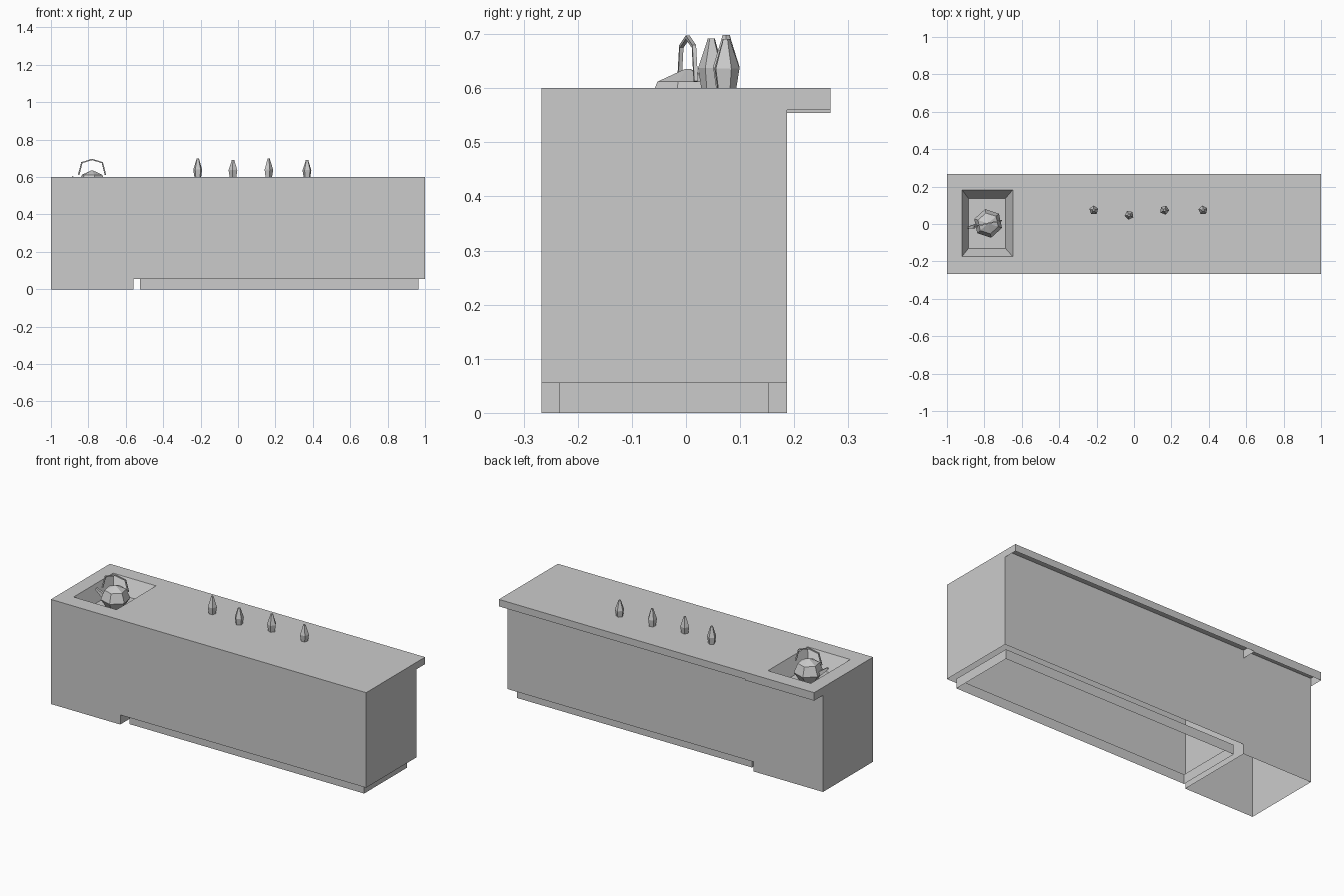
import bpy, bmesh
from math import cos, sin, pi, radians
from mathutils import Vector

if "Cube" in bpy.data.objects:
    bpy.data.objects.remove(bpy.data.objects["Cube"])

TOP, FRONT, BACK, EDGE, SPLIT = 0.6, -0.267, 0.187, 0.267, -0.56


def finish(name, bm, recalc=True):
    bmesh.ops.remove_doubles(bm, verts=bm.verts, dist=1e-5)
    if recalc:
        bmesh.ops.recalc_face_normals(bm, faces=bm.faces)
    me = bpy.data.meshes.new(name)
    bm.to_mesh(me)
    bm.free()
    ob = bpy.data.objects.new(name, me)
    bpy.context.collection.objects.link(ob)
    return ob


def face(bm, pts):
    bm.faces.new([bm.verts.new(p) for p in pts])


def loft(bm, rings, cap_start=False, cap_end=False):
    loops = [[bm.verts.new(p) for p in r] for r in rings]
    n = len(loops[0])
    for a, b in zip(loops, loops[1:]):
        for i in range(n):
            j = (i + 1) % n
            bm.faces.new((a[i], a[j], b[j], b[i]))
    if cap_start:
        bm.faces.new(loops[0][::-1])
    if cap_end:
        bm.faces.new(loops[-1])


def rect(x0, x1, y0, y1, z):
    return [(x0, y0, z), (x1, y0, z), (x1, y1, z), (x0, y1, z)]


def lathe(name, profile, sides, loc, turn=0.0):
    bm = bmesh.new()
    rings = [[(loc[0] + r * cos(turn + 2 * pi * i / sides),
               loc[1] + r * sin(turn + 2 * pi * i / sides),
               loc[2] + z) for i in range(sides)] for r, z in profile]
    loft(bm, rings, True, True)
    return finish(name, bm)


def tube(name, points, radii, sides, up):
    bm = bmesh.new()
    pts = [Vector(p) for p in points]
    rings = []
    for i, p in enumerate(pts):
        d = (pts[min(i + 1, len(pts) - 1)] - pts[max(i - 1, 0)]).normalized()
        u = d.cross(Vector(up)).normalized()
        v = d.cross(u)
        rings.append([p + radii[i] * (u * cos(2 * pi * k / sides + pi / 4)
                                      + v * sin(2 * pi * k / sides + pi / 4))
                      for k in range(sides)])
    loft(bm, rings, True, True)
    return finish(name, bm)


def cabinet(name, x0, x1, bottom, lip, caps, top):
    """Hollow cabinet shell, open underneath, with a worktop lip at the back."""
    bm = bmesh.new()
    for y, z in ((FRONT, bottom), (EDGE, lip)):
        pts = [(x0, y, z), (x1, y, z), (x1, y, TOP), (x0, y, TOP)]
        face(bm, pts if y < 0 else pts[::-1])
    face(bm, [(x1, BACK, bottom), (x0, BACK, bottom), (x0, BACK, TOP), (x1, BACK, TOP)])
    for x in caps:
        pts = [(x, FRONT, bottom), (x, BACK, bottom), (x, BACK, lip),
               (x, EDGE, lip), (x, EDGE, TOP), (x, FRONT, TOP)]
        face(bm, pts if x > -0.8 else pts[::-1])
    if top:
        face(bm, rect(x0, x1, FRONT, EDGE, TOP))
    return finish(name, bm, False)


# Cabinets: raised long one, and the sink end reaching the floor
cabinet("long_cabinet", SPLIT, 1.0, 0.055, 0.56, (1.0,), True)
cabinet("sink_cabinet", -1.0, SPLIT, 0.0, 0.554, (-1.0, SPLIT), False)

# Sink basin together with the worktop around it
bm = bmesh.new()
loft(bm, [rect(-1.0, SPLIT, FRONT, EDGE, TOP),
          rect(-0.92, -0.648, -0.175, 0.183, TOP),
          rect(-0.885, -0.687, -0.13, 0.137, 0.515)], cap_end=True)
finish("sink_worktop", bm, False)

# Recessed plinth frame
bm = bmesh.new()
loft(bm, [rect(-0.525, 0.965, -0.235, 0.152, z) for z in (0.0, 0.055)])
finish("plinth", bm)

# Kettle standing in the sink
kx, ky, turn = -0.78, 0.003, radians(12)
lathe("kettle_body", [(0.048, 0.0), (0.078, 0.045), (0.057, 0.097), (0.006, 0.12)],
      6, (kx, ky, 0.515), turn + pi / 6)


def kettle_pt(r, z):
    return (kx + r * cos(turn), ky + r * sin(turn), z)


tube("kettle_handle",
     [kettle_pt(r, z) for r, z in ((-0.073, 0.612), (-0.056, 0.677), (0.0, 0.694),
                                   (0.056, 0.677), (0.073, 0.612))],
     [0.005] * 5, 4, (-sin(turn), cos(turn), 0))
tube("kettle_spout", [kettle_pt(-0.06, 0.56), kettle_pt(-0.11, 0.6)],
     [0.016, 0.008], 4, (-sin(turn), cos(turn), 0))

# Row of five-sided bottles
for i, (x, y, h) in enumerate(((-0.215, 0.074, 0.098), (-0.026, 0.047, 0.092),
                               (0.163, 0.074, 0.098), (0.369, 0.074, 0.091))):
    lathe(f"bottle_{i + 1}",
          [(0.019, 0.0), (0.025, 0.4 * h), (0.009, 0.92 * h), (0.007, h)],
          5, (x, y, TOP), radians(20 + 25 * i))
